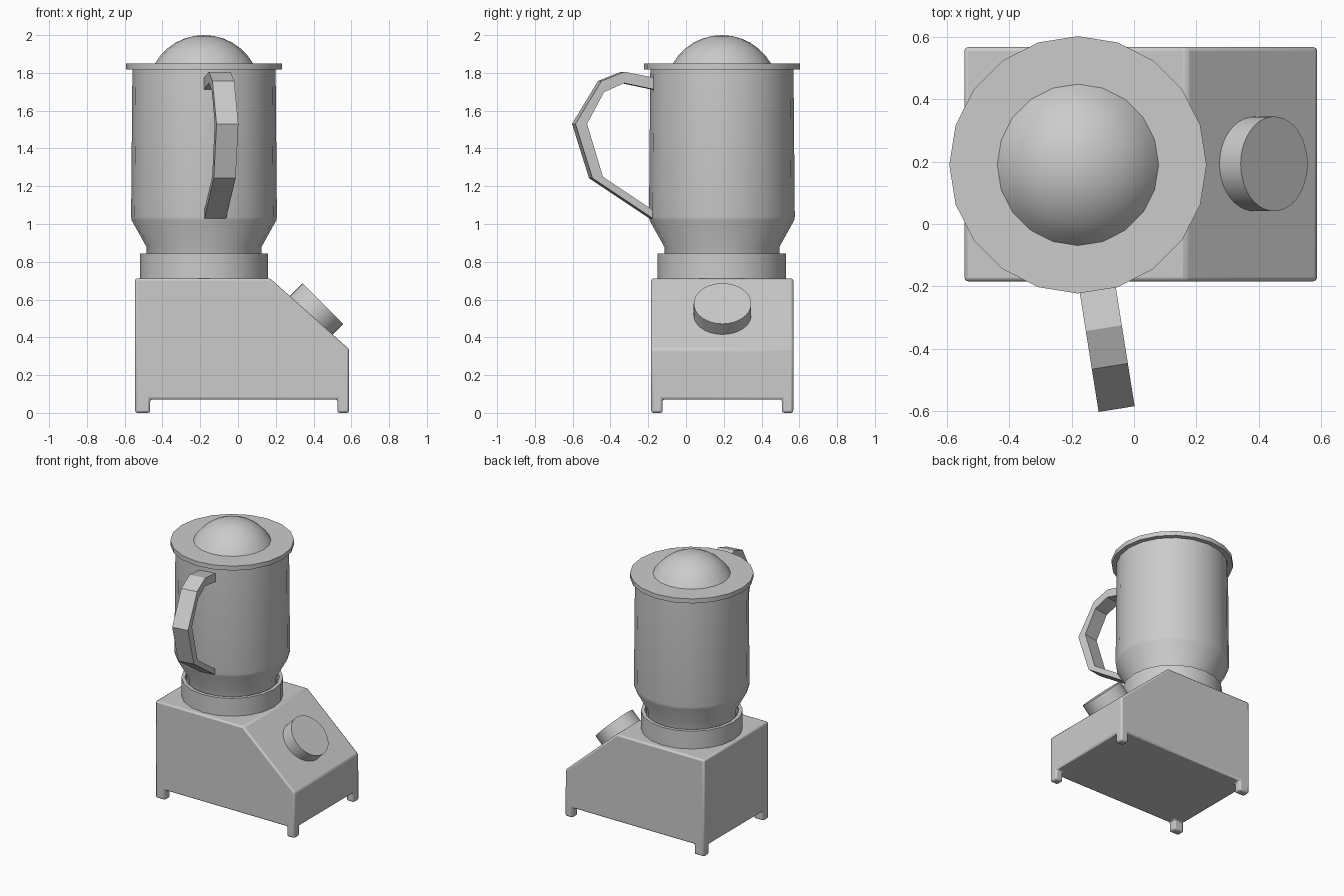
import bpy, bmesh, math
from mathutils import Vector, Matrix

cube = bpy.data.objects.get("Cube")
if cube:
    bpy.data.objects.remove(cube, do_unlink=True)

grey = bpy.data.materials.new("light grey")
grey.use_nodes = True
colour = (0.6, 0.6, 0.6, 1)
grey.diffuse_color = colour
grey.node_tree.nodes["Principled BSDF"].inputs["Base Color"].default_value = colour

JAR = Vector((-0.18, 0.19, 0))      # vertical axis of jar, lid and collar
SIDES = 20


def finish(name, bm, smooth=None, bevel=0):
    bmesh.ops.recalc_face_normals(bm, faces=bm.faces)
    mesh = bpy.data.meshes.new(name)
    bm.to_mesh(mesh)
    bm.free()
    mesh.materials.append(grey)
    obj = bpy.data.objects.new(name, mesh)
    bpy.context.collection.objects.link(obj)
    if bevel:
        mod = obj.modifiers.new("soft edges", "BEVEL")
        mod.width, mod.segments = bevel, 2
        mod.limit_method, mod.angle_limit = "ANGLE", math.radians(25)
    if smooth:
        bpy.ops.object.select_all(action="DESELECT")
        obj.select_set(True)
        bpy.context.view_layer.objects.active = obj
        bpy.ops.object.shade_smooth_by_angle(angle=math.radians(smooth))
    return obj


def lathe(name, profile, matrix, sides=SIDES, smooth=35, closed=False):
    """Spin a (radius, height) profile round the local z axis."""
    bm = bmesh.new()
    verts = [bm.verts.new((r, 0, z)) for r, z in profile]
    pairs = list(zip(verts, verts[1:]))
    if closed:
        pairs.append((verts[-1], verts[0]))
    edges = [bm.edges.new(p) for p in pairs]
    bmesh.ops.spin(bm, geom=verts + edges, cent=(0, 0, 0), axis=(0, 0, 1),
                   angle=math.tau, steps=sides, use_duplicate=False)
    bmesh.ops.remove_doubles(bm, verts=bm.verts, dist=0.0005)
    bm.transform(matrix)
    return finish(name, bm, smooth)


def extrude_outline(bm, points, offset):
    face = bm.faces.new([bm.verts.new(p) for p in points])
    new = bmesh.ops.extrude_face_region(bm, geom=[face])["geom"]
    bmesh.ops.translate(bm, vec=offset,
                        verts=[v for v in new if isinstance(v, bmesh.types.BMVert)])


# Motor base: wedge-fronted prism with four corner feet drawn from its underside
X0, X1, Y0, Y1, FLOOR = -0.545, 0.588, -0.184, 0.568, 0.072
bm = bmesh.new()
outline = [(X0, FLOOR), (X1, FLOOR), (X1, 0.338), (0.17, 0.712), (X0, 0.712)]
extrude_outline(bm, [(x, Y0, z) for x, z in outline], (0, Y1 - Y0, 0))
bmesh.ops.recalc_face_normals(bm, faces=bm.faces)
for axis, cut in ((0, X0 + 0.08), (0, X1 - 0.062), (1, Y0 + 0.06), (1, Y1 - 0.06)):
    co, no = Vector(), Vector()
    co[axis], no[axis] = cut, 1
    bmesh.ops.bisect_plane(bm, geom=bm.verts[:] + bm.edges[:] + bm.faces[:],
                           plane_co=co, plane_no=no)
feet = []
for f in bm.faces:
    c = f.calc_center_median()
    if c.z < FLOOR + 0.001 and min(c.x - X0, X1 - c.x) < 0.05 and min(c.y - Y0, Y1 - c.y) < 0.05:
        feet.append(f)
new = bmesh.ops.extrude_discrete_faces(bm, faces=feet)["faces"]
bmesh.ops.translate(bm, vec=(0, 0, -FLOOR), verts=list({v for f in new for v in f.verts}))
bmesh.ops.remove_doubles(bm, verts=bm.verts, dist=0.0005)
bmesh.ops.dissolve_limit(bm, angle_limit=0.01, verts=bm.verts, edges=bm.edges)
finish("motor_base", bm, 30, 0.012)

# Collar the jar sits in
at_jar = Matrix.Translation(JAR)
lathe("jar_collar", [(0.34, 0.7), (0.34, 0.843), (0.315, 0.843), (0.315, 0.7)],
      at_jar, closed=True)

# Jar, rim and domed lid
lathe("jar", [(0, 0.72), (0.304, 0.72), (0.304, 0.878), (0.383, 1.02), (0.386, 1.04),
              (0.379, 1.83), (0, 1.83)], at_jar)
lathe("jar_rim", [(0, 1.818), (0.413, 1.818), (0.413, 1.851), (0, 1.851)], at_jar)
R = 0.3
dome = [(R * math.sin(a), 2 - R + R * math.cos(a))
        for a in (math.radians(60 * i / 6) for i in range(7))]
lathe("lid_dome", dome, at_jar)

# Control knob on the sloping face
tilt = Matrix.Translation((0.45, 0.193, 0.579)) @ Matrix.Rotation(math.radians(45), 4, "Y")
lathe("control_knob", [(0, -0.12), (0.152, -0.12), (0.152, 0), (0, 0)], tilt, sides=40)

# Handle: faceted loop standing out radially from the jar
WIDTH = 0.117
outer = [(0.35, 1.77), (0.531, 1.806), (0.655, 1.757), (0.794, 1.53), (0.703, 1.243), (0.35, 1.01)]
inner = [(0.35, 1.708), (0.533, 1.746), (0.641, 1.698), (0.732, 1.53), (0.647, 1.25), (0.35, 1.055)]
bm = bmesh.new()
extrude_outline(bm, [(-WIDTH / 2, -r, z) for r, z in outer + inner[::-1]], (WIDTH, 0, 0))
bm.transform(at_jar @ Matrix.Rotation(math.radians(9), 4, "Z"))
finish("handle", bm)
